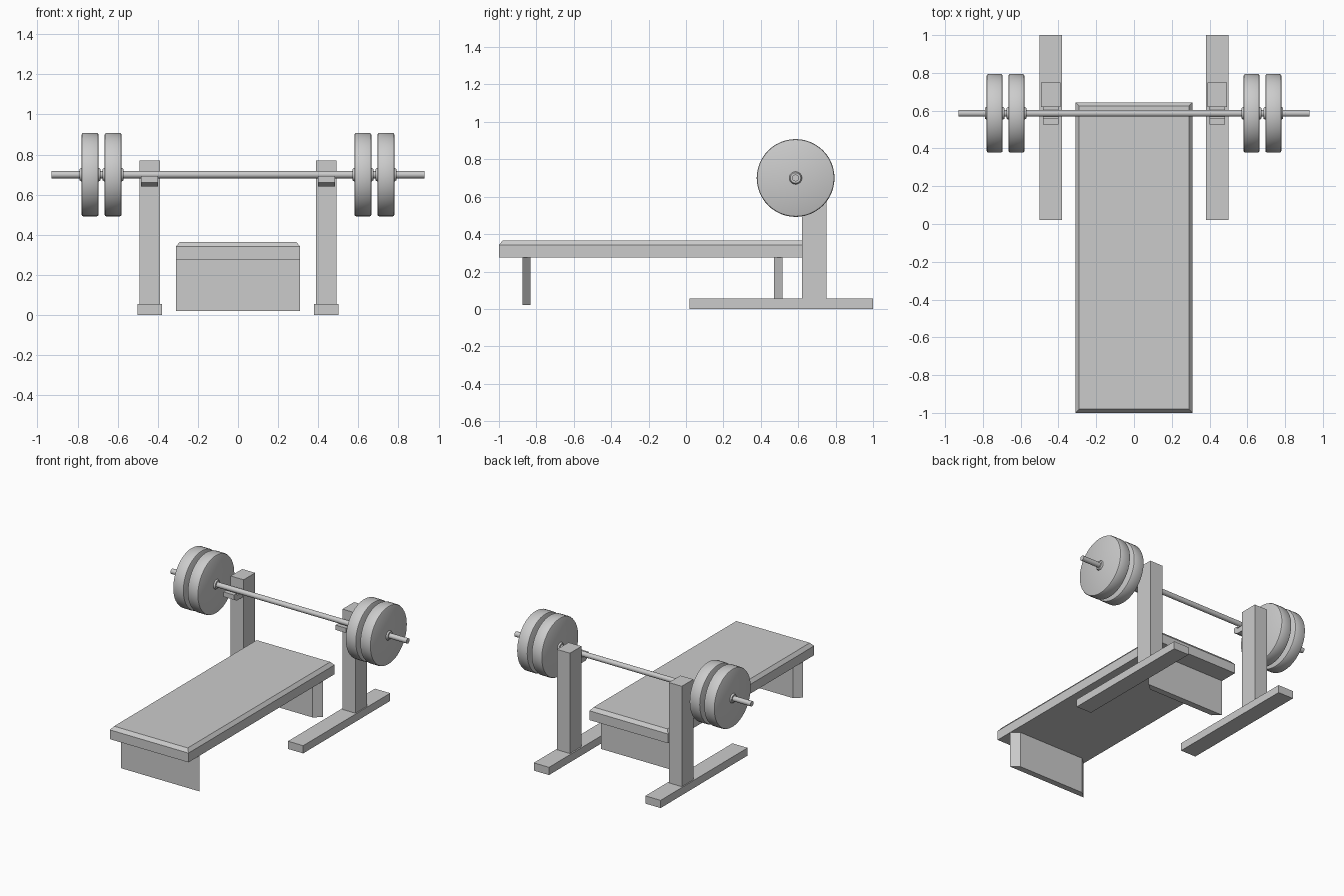
import bpy, bmesh, math
from mathutils import Matrix, Vector

cube = bpy.data.objects.get("Cube")
if cube:
    bpy.data.objects.remove(cube, do_unlink=True)

grey = bpy.data.materials.new("plain grey")
grey.use_nodes = True
COLOUR = (0.6, 0.6, 0.6, 1)
grey.diffuse_color = COLOUR
grey.node_tree.nodes["Principled BSDF"].inputs["Base Color"].default_value = COLOUR

BAR_Y, BAR_Z = 0.586, 0.70


def finish(name, bm, smooth=False):
    bmesh.ops.recalc_face_normals(bm, faces=bm.faces)
    mesh = bpy.data.meshes.new(name)
    bm.to_mesh(mesh)
    bm.free()
    mesh.materials.append(grey)
    obj = bpy.data.objects.new(name, mesh)
    bpy.context.collection.objects.link(obj)
    if smooth:
        bpy.ops.object.select_all(action='DESELECT')
        obj.select_set(True)
        bpy.context.view_layer.objects.active = obj
        bpy.ops.object.shade_smooth_by_angle(angle=math.radians(35))
    return obj


def prism(name, outline, offset):
    """Extrude a flat outline of 3D points along an offset."""
    bm = bmesh.new()
    face = bm.faces.new([bm.verts.new(p) for p in outline])
    result = bmesh.ops.extrude_face_region(bm, geom=[face])
    moved = [v for v in result["geom"] if isinstance(v, bmesh.types.BMVert)]
    bmesh.ops.translate(bm, verts=moved, vec=Vector(offset))
    # keep the starting cap so that the prism is closed
    if not face.is_valid:
        bmesh.ops.holes_fill(bm, edges=bm.edges)
    return finish(name, bm)


def box(name, x, y, z):
    outline = [(x[0], y[0], z[0]), (x[1], y[0], z[0]),
               (x[1], y[1], z[0]), (x[0], y[1], z[0])]
    return prism(name, outline, (0, 0, z[1] - z[0]))


def lathe(name, profile, segments):
    """Spin (x, radius) points round the bar axis."""
    bm = bmesh.new()
    verts = [bm.verts.new((x, BAR_Y, BAR_Z + r)) for x, r in profile]
    edges = [bm.edges.new(pair) for pair in zip(verts, verts[1:])]
    bmesh.ops.spin(bm, geom=verts + edges, cent=(0, BAR_Y, BAR_Z), axis=(1, 0, 0),
                   angle=math.tau, steps=segments, use_duplicate=False)
    bmesh.ops.remove_doubles(bm, verts=bm.verts, dist=0.0001)
    return finish(name, bm, True)


# Padded bench with a chamfered top rim
bm = bmesh.new()
bmesh.ops.create_cube(bm, size=1, matrix=Matrix.Translation((0, -0.178, 0.308))
                      @ Matrix.Diagonal((0.62, 1.645, 0.066, 1)))
top = max(bm.faces, key=lambda f: f.calc_center_median().z)
bmesh.ops.inset_region(bm, faces=[top], thickness=0.028)
for v in top.verts:
    v.co.z += 0.024
finish("bench_pad", bm)

# Board legs, wider on the outward side
for name, wide_y, narrow_y in (("front_leg", -0.875, -0.832), ("back_leg", 0.515, 0.47)):
    prism(name, [(-0.31, wide_y, 0.02), (0.31, wide_y, 0.02),
                 (0.26, narrow_y, 0.02), (-0.26, narrow_y, 0.02)], (0, 0, 0.255))

# Rack stands and the weights, one set on each side
for side, s in (("left", 1), ("right", -1)):
    box(side + "_foot", (s * 0.38, s * 0.5), (0.02, 1.0), (0, 0.055))
    box(side + "_post", (s * 0.39, s * 0.492), (0.62, 0.75), (0.055, 0.77))
    hook = [(0.62, 0.642), (0.56, 0.642), (0.527, 0.66), (0.527, 0.694),
            (0.56, 0.694), (0.56, 0.68), (0.62, 0.68)]
    prism(side + "_bar_hook", [(s * 0.4, y, z) for y, z in hook], (s * 0.083, 0, 0))

    for name, a, b in (("inner", 0.58, 0.665), ("outer", 0.695, 0.78)):
        c, r = 0.009, 0.208
        lathe(f"{side}_{name}_plate",
              [(s * x, q) for x, q in ((a, 0), (a, r - c), (a + 0.003, r - 0.003),
                                       (a + c, r), (b - c, r), (b - 0.003, r - 0.003),
                                       (b, r - c), (b, 0))], 48)
        lathe(f"{side}_{name}_hub",
              [(s * x, q) for x, q in ((a - 0.01, 0), (a - 0.01, 0.028), (a, 0.034),
                                       (b, 0.034), (b + 0.01, 0.028), (b + 0.01, 0))], 24)

# Lifting bar
lathe("bar", [(-0.93, 0), (-0.93, 0.018), (0.93, 0.018), (0.93, 0)], 24)
